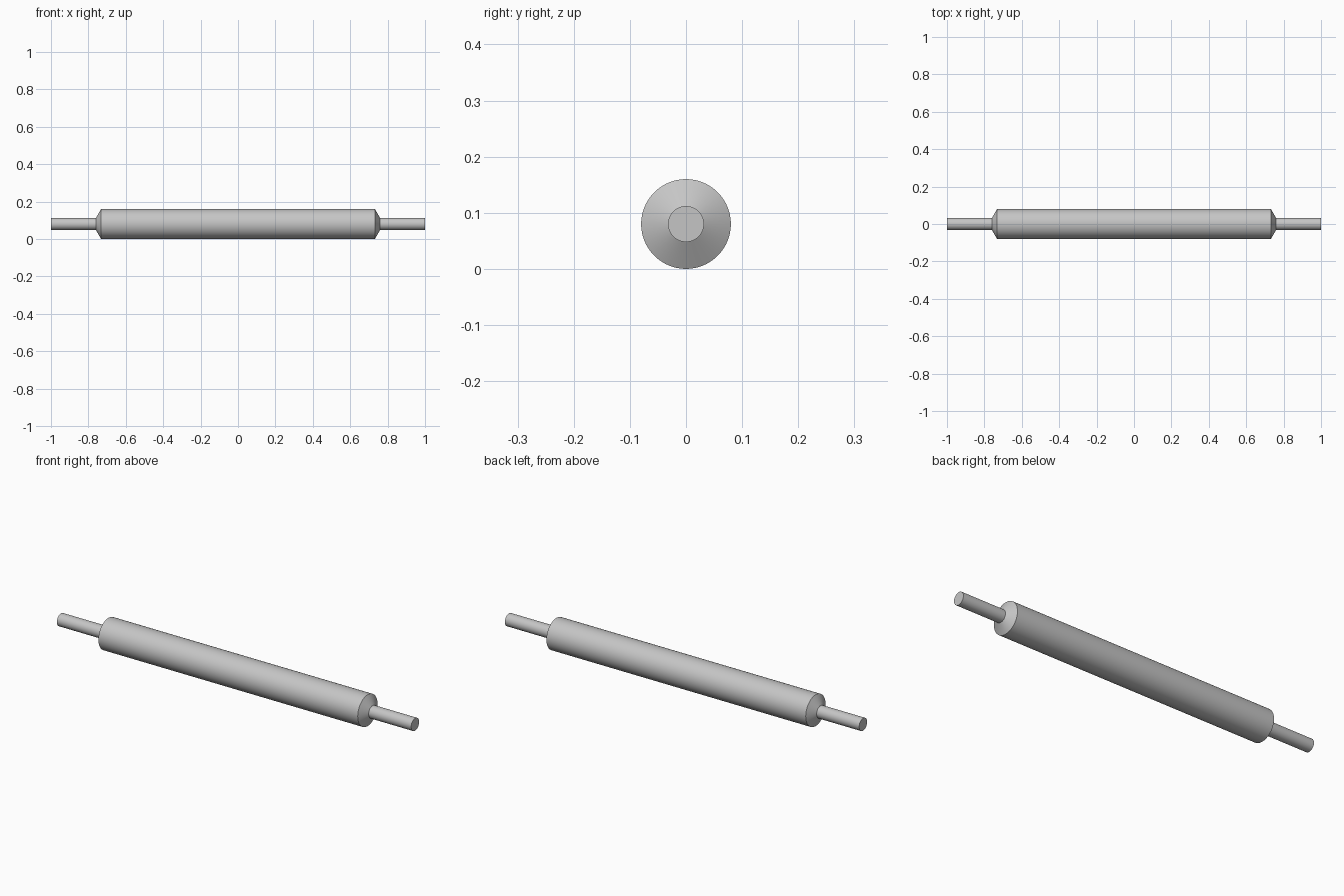
import bpy, bmesh, math
from mathutils import Matrix

cube = bpy.data.objects.get("Cube")
if cube:
    bpy.data.objects.remove(cube, do_unlink=True)

SIDES = 64
BODY_R, PIN_R = 0.08, 0.032
SHOULDER_X, NECK_X, END_X = 0.732, 0.76, 1.0

steel = bpy.data.materials.new("grey steel")
steel.use_nodes = True
colour = (0.56, 0.56, 0.56, 1)
steel.diffuse_color = colour
steel.node_tree.nodes["Principled BSDF"].inputs["Base Color"].default_value = colour


def turned_part(name, profile):
    """Lathe an (x, radius) profile about the roller axis and cap both ends."""
    bm = bmesh.new()
    rings = []
    for x, r in profile:
        ring = []
        for i in range(SIDES):
            a = math.tau * i / SIDES
            ring.append(bm.verts.new((x, r * math.cos(a), r * math.sin(a))))
        rings.append(ring)
    for a, b in zip(rings, rings[1:]):
        for i in range(SIDES):
            j = (i + 1) % SIDES
            bm.faces.new((a[i], a[j], b[j], b[i]))
    bm.faces.new(rings[0])
    bm.faces.new(rings[-1])
    bmesh.ops.recalc_face_normals(bm, faces=bm.faces)
    bm.transform(Matrix.Translation((0, 0, BODY_R)))
    mesh = bpy.data.meshes.new(name)
    bm.to_mesh(mesh)
    bm.free()
    mesh.materials.append(steel)
    obj = bpy.data.objects.new(name, mesh)
    bpy.context.collection.objects.link(obj)
    bpy.ops.object.select_all(action="DESELECT")
    obj.select_set(True)
    bpy.context.view_layer.objects.active = obj
    bpy.ops.object.shade_smooth_by_angle(angle=math.radians(30))
    return obj


# One continuous turned shaft: pin, cone, barrel, cone, pin
half = [(SHOULDER_X, BODY_R), (NECK_X, PIN_R), (END_X, PIN_R)]
turned_part("roller_shaft", [(-x, r) for x, r in reversed(half)] + half)
